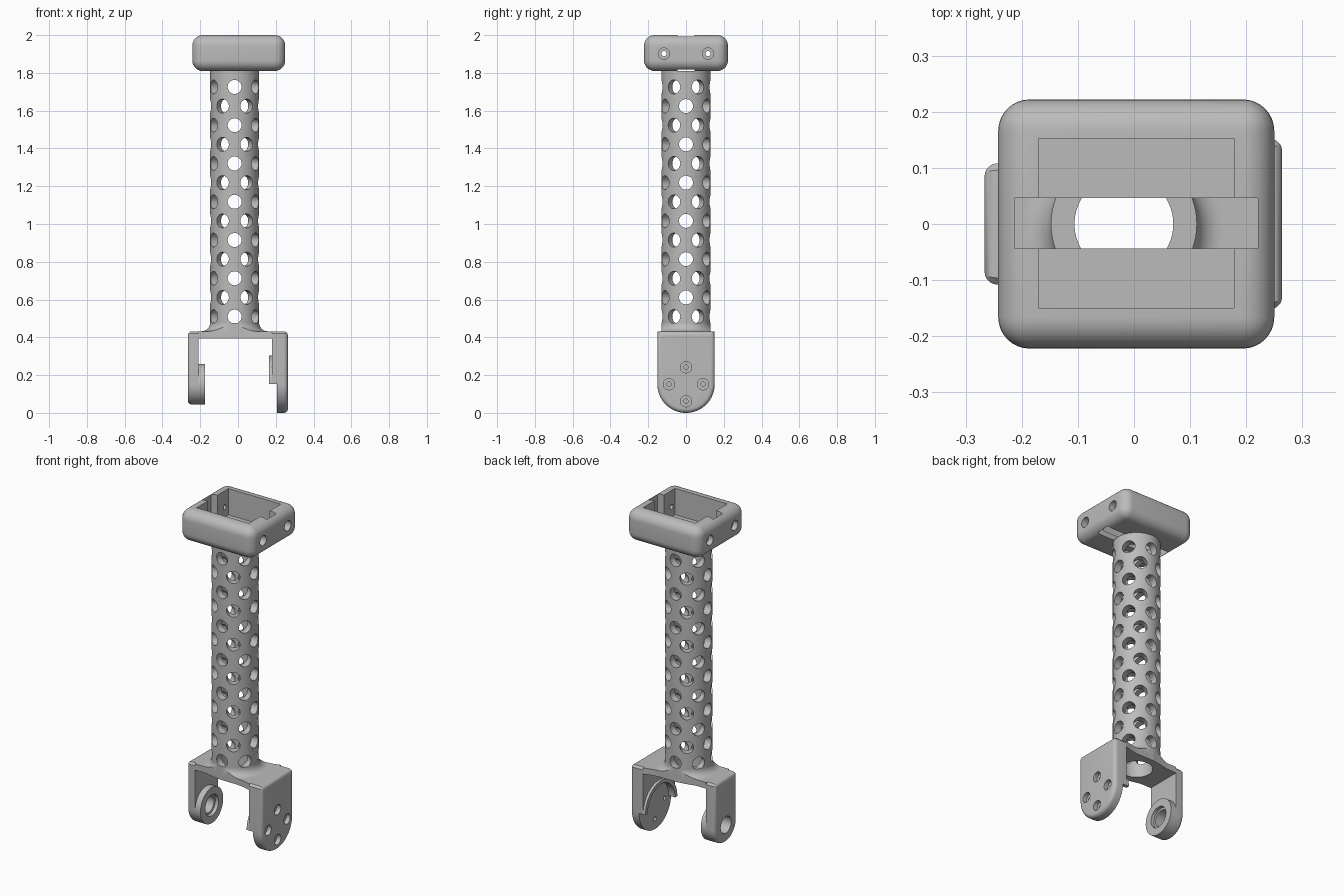
import bpy
import bmesh
from math import pi, sin, cos, radians
from mathutils import Matrix, Vector

old = bpy.data.objects.get("Cube")
if old:
    bpy.data.objects.remove(old, do_unlink=True)

grey = bpy.data.materials.new("plain_grey")
grey.use_nodes = True
grey.diffuse_color = (0.5, 0.5, 0.5, 1)
grey.node_tree.nodes["Principled BSDF"].inputs["Base Color"].default_value = grey.diffuse_color

AXIS_X = -0.018          # tube centre line
PIVOT = 0.152            # height of the fork pivot
R_OUT, R_IN = 0.13, 0.088
PLATE_LO, PLATE_HI = 0.395, 0.432
HEAD_LO = 1.81


def make(name, bm):
    bmesh.ops.recalc_face_normals(bm, faces=bm.faces[:])
    mesh = bpy.data.meshes.new(name)
    bm.to_mesh(mesh)
    bm.free()
    mesh.materials.append(grey)
    obj = bpy.data.objects.new(name, mesh)
    bpy.context.collection.objects.link(obj)
    return obj


def add_cylinder(bm, start, end, radius, sides=32):
    start, end = Vector(start), Vector(end)
    d = end - start
    m = Matrix.Translation((start + end) / 2) @ d.to_track_quat('Z', 'Y').to_matrix().to_4x4()
    bmesh.ops.create_cone(bm, cap_ends=True, segments=sides, radius1=radius,
                          radius2=radius, depth=d.length, matrix=m)


def cylinders(name, specs, sides=32):
    bm = bmesh.new()
    for start, end, radius in specs:
        add_cylinder(bm, start, end, radius, sides)
    return make(name, bm)


def box(name, lo, hi, bevel=0):
    lo, hi = Vector(lo), Vector(hi)
    bm = bmesh.new()
    m = Matrix.Translation((lo + hi) / 2) @ Matrix.Diagonal((*(hi - lo), 1))
    bmesh.ops.create_cube(bm, size=1, matrix=m)
    if bevel:
        bmesh.ops.bevel(bm, geom=bm.edges[:], offset=bevel, segments=8,
                        profile=0.5, affect='EDGES')
    return make(name, bm)


def prism(name, points, axis, lo, hi, round_at=None, bevel=0.022):
    """Extrude a 2D outline along x or z; optionally round the rim at one end."""
    place = (lambda p, t: (t, p[0], p[1])) if axis == 'x' else (lambda p, t: (p[0], p[1], t))
    bm = bmesh.new()
    rings = [[bm.verts.new(place(p, t)) for p in points] for t in (lo, hi)]
    for ring in rings:
        bm.faces.new(ring)
    for i in range(len(points)):
        j = (i + 1) % len(points)
        bm.faces.new((rings[0][i], rings[0][j], rings[1][j], rings[1][i]))
    bmesh.ops.recalc_face_normals(bm, faces=bm.faces[:])
    if round_at is not None:
        rim = [e for e in bm.edges if all(abs(v.co.x - round_at) < 1e-5 for v in e.verts)]
        bmesh.ops.bevel(bm, geom=rim, offset=bevel, segments=5, profile=0.5, affect='EDGES')
    return make(name, bm)


def lathe(name, profile, sides=72):
    """Revolve a closed (radius, height) outline around the tube centre line."""
    bm = bmesh.new()
    rings = [[bm.verts.new((AXIS_X + r * cos(2 * pi * k / sides), r * sin(2 * pi * k / sides), z))
              for r, z in profile] for k in range(sides)]
    n = len(profile)
    for k in range(sides):
        a, b = rings[k], rings[(k + 1) % sides]
        for i in range(n):
            j = (i + 1) % n
            bm.faces.new((a[i], b[i], b[j], a[j]))
    return make(name, bm)


def boolean(obj, *cutters, op='DIFFERENCE'):
    for cutter in cutters:
        cutter.hide_render = True
        mod = obj.modifiers.new("cut", 'BOOLEAN')
        mod.operation, mod.object, mod.solver = op, cutter, 'EXACT'
        bpy.context.view_layer.update()
        dg = bpy.context.evaluated_depsgraph_get()
        mesh = bpy.data.meshes.new_from_object(obj.evaluated_get(dg))
        obj.modifiers.clear()
        obj.data = mesh
        bpy.data.objects.remove(cutter, do_unlink=True)


def arc(radius, a0, a1, steps=32):
    angles = [radians(a0 + (a1 - a0) * i / steps) for i in range(steps + 1)]
    return [(radius * cos(a), PIVOT + radius * sin(a)) for a in angles]


def leg_outline(radius):
    c = 0.012
    return arc(radius, 180, 360) + [(radius, PLATE_HI - c), (radius - c, PLATE_HI),
                                    (c - radius, PLATE_HI), (-radius, PLATE_HI - c)]


# Perforated tube: staggered rows of six holes
tube = lathe("tube", [(R_IN, PLATE_LO), (R_OUT, PLATE_LO), (R_OUT, HEAD_LO), (R_IN, HEAD_LO)])
holes = []
for row in range(13):
    z = 0.51 + row * 0.1013
    for k in range(6):
        a = radians(60 * k + (30 if row % 2 == 0 else 0))
        holes.append(((AXIS_X + 0.078 * cos(a), 0.078 * sin(a), z),
                      (AXIS_X + 0.17 * cos(a), 0.17 * sin(a), z), 0.037))
boolean(tube, cylinders("tube_holes", holes, 24))

# Head: rounded tray with a pocket, a through slot and screw holes
head = box("head_tray", (-0.242, -0.222, HEAD_LO), (0.25, 0.222, 2.0), 0.056)
screws = [(s, y) for s in (-1, 1) for y in (-0.117, 0.117)]
boolean(head,
        box("pocket", (-0.17, -0.15, 1.842), (0.178, 0.152, 2.1)),
        box("slot", (-0.213, -0.044, 1.7), (0.221, 0.046, 2.1)),
        cylinders("screw_holes", [((s * 0.15, y, 1.902), (s * 0.3, y, 1.902), 0.014)
                                  for s, y in screws]),
        cylinders("screw_heads", [((s * 0.212, y, 1.902), (s * 0.3, y, 1.902), 0.03)
                                  for s, y in screws]))

# Fork plate under the tube
half = [(-0.21, 0.108), (-0.14, 0.108), (-0.08, 0.122), (-0.018, 0.13),
        (0.08, 0.13), (0.13, 0.136), (0.18, 0.15)]
plan = half + [(x, -y) for x, y in reversed(half)]
plate = prism("fork_plate", plan, 'z', PLATE_LO, PLATE_HI)
boolean(plate, cylinders("plate_bore", [((AXIS_X, 0, 0.3), (AXIS_X, 0, 0.5), R_IN + 0.002)], 72))

# Flared fillet between tube and plate, trimmed to the plate outline
f = 0.045
curve = [(R_OUT + f - f * cos(radians(a)), PLATE_HI + f - f * sin(radians(a)))
         for a in range(0, 91, 10)]
flare = lathe("tube_flare", [(0.11, PLATE_HI + f)] + curve +
              [(R_OUT + f, 0.42), (0.11, 0.42)])
boolean(flare, prism("flare_trim", plan, 'z', 0.41, 0.6), op='INTERSECT')

# Wide leg with round recess and four countersunk holes
wide = prism("wide_leg", leg_outline(0.152), 'x', 0.18, 0.264, round_at=0.264)
bolts = [(0.09 * cos(k * pi / 2), PIVOT + 0.09 * sin(k * pi / 2)) for k in range(4)]
boolean(wide,
        box("lower_relief", (0.1, -0.3, -0.1), (0.206, 0.3, PIVOT)),
        cylinders("recess", [((0.1, 0, PIVOT), (0.206, 0, PIVOT), 0.13)], 64),
        cylinders("bolt_holes", [((0.19, y, z), (0.3, y, z), 0.012) for y, z in bolts]),
        cylinders("bolt_heads", [((0.238, y, z), (0.3, y, z), 0.03) for y, z in bolts]))

# Half-round rim above the recess
prism("recess_rim", arc(0.152, 0, 180) + arc(0.13, 180, 0), 'x', 0.164, 0.207)

# Narrow leg with bored pivot boss
narrow = prism("narrow_leg", leg_outline(0.108), 'x', -0.266, -0.21, round_at=-0.266)
boss = cylinders("pivot_boss", [((-0.21, 0, PIVOT), (-0.174, 0, PIVOT), 0.108)], 64)
for part in (narrow, boss):
    boolean(part, cylinders("pivot_bore", [((-0.3, 0, PIVOT), (-0.1, 0, PIVOT), 0.05)], 48))
boolean(boss, cylinders("pivot_seat", [((-0.195, 0, PIVOT), (-0.1, 0, PIVOT), 0.063)], 48))

# Smooth shading with crisp edges
parts = [o for o in bpy.context.collection.objects
         if o.type == 'MESH' and grey.name in o.data.materials]
bpy.ops.object.select_all(action='DESELECT')
for part in parts:
    part.select_set(True)
bpy.context.view_layer.objects.active = tube
bpy.ops.object.shade_smooth_by_angle(angle=radians(30))
